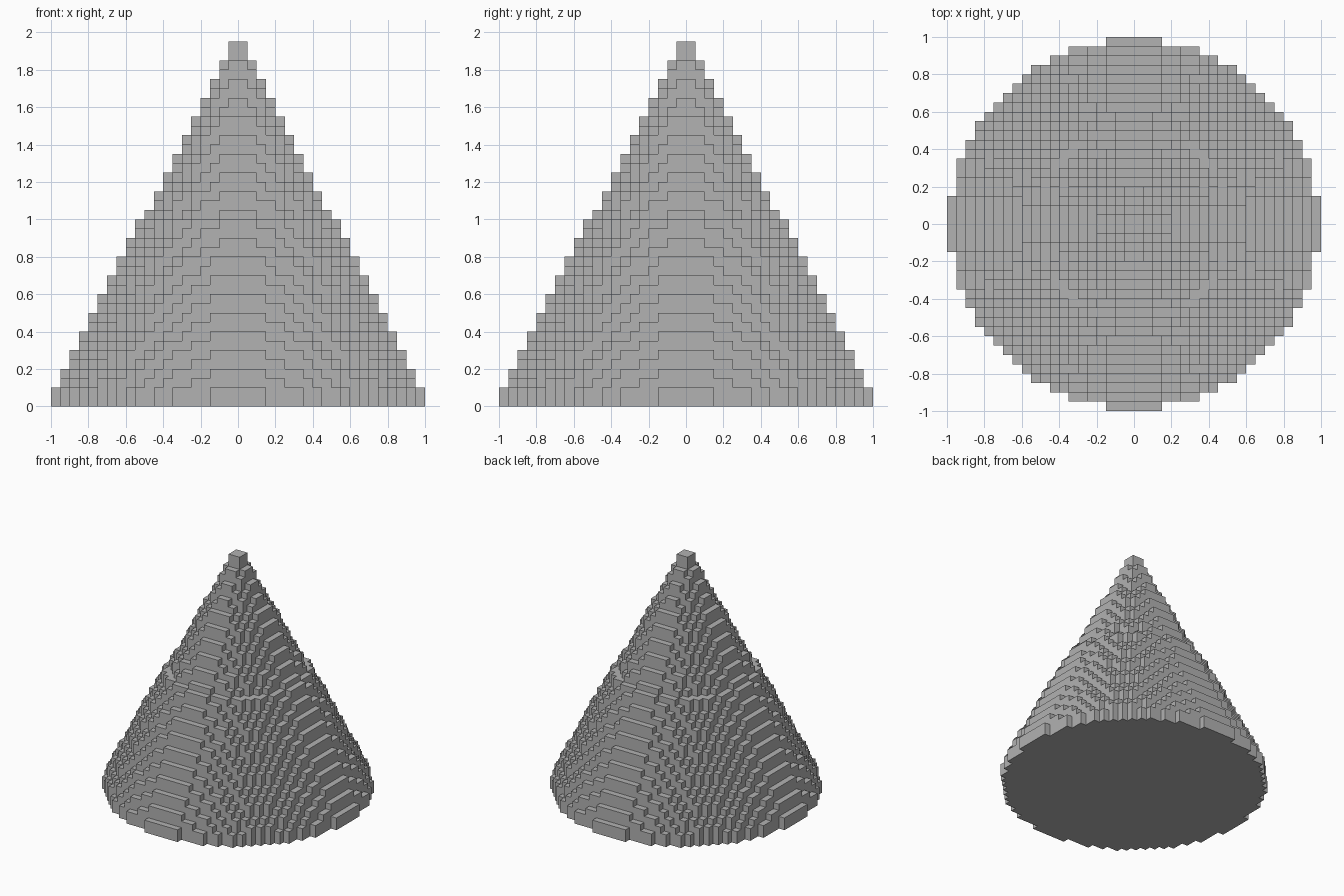
import bpy
import bmesh
from math import hypot

CELL = 0.05
HALF = 20
LAYERS = 39

cube = bpy.data.objects.get("Cube")
if cube:
    bpy.data.objects.remove(cube, do_unlink=True)

stone = bpy.data.materials.new("mid_grey")
stone.use_nodes = True
grey = (0.445, 0.445, 0.445, 1)
stone.diffuse_color = grey
stone.node_tree.nodes["Principled BSDF"].inputs["Base Color"].default_value = grey


def layer_radius(k):
    # The lower half sits one layer higher, leaving a wider ledge midway
    step = k if k >= HALF else max(k - 1, 0)
    return HALF - 0.25 - step / 2


# Collect the filled blocks, one stepped disc per layer
filled = set()
for k in range(LAYERS):
    radius = layer_radius(k)
    for i in range(-HALF, HALF):
        for j in range(-HALF, HALF):
            if hypot(i + 0.5, j + 0.5) <= radius:
                filled.add((i, j, k))

# Keep only the outer faces of the blocks
bm = bmesh.new()
corners = {}


def corner(p):
    if p not in corners:
        corners[p] = bm.verts.new([c * CELL for c in p])
    return corners[p]


for block in sorted(filled):
    for axis in range(3):
        for side in (0, 1):
            neighbour = list(block)
            neighbour[axis] += 2 * side - 1
            if tuple(neighbour) in filled:
                continue
            u, v = (axis + 1) % 3, (axis + 2) % 3
            loop = []
            for du, dv in ((0, 0), (1, 0), (1, 1), (0, 1)):
                p = list(block)
                p[axis] += side
                p[u] += du
                p[v] += dv
                loop.append(corner(tuple(p)))
            bm.faces.new(loop if side else loop[::-1])

mesh = bpy.data.meshes.new("stepped_cone")
bm.to_mesh(mesh)
bm.free()
mesh.materials.append(stone)
cone = bpy.data.objects.new("stepped_cone", mesh)
bpy.context.collection.objects.link(cone)
